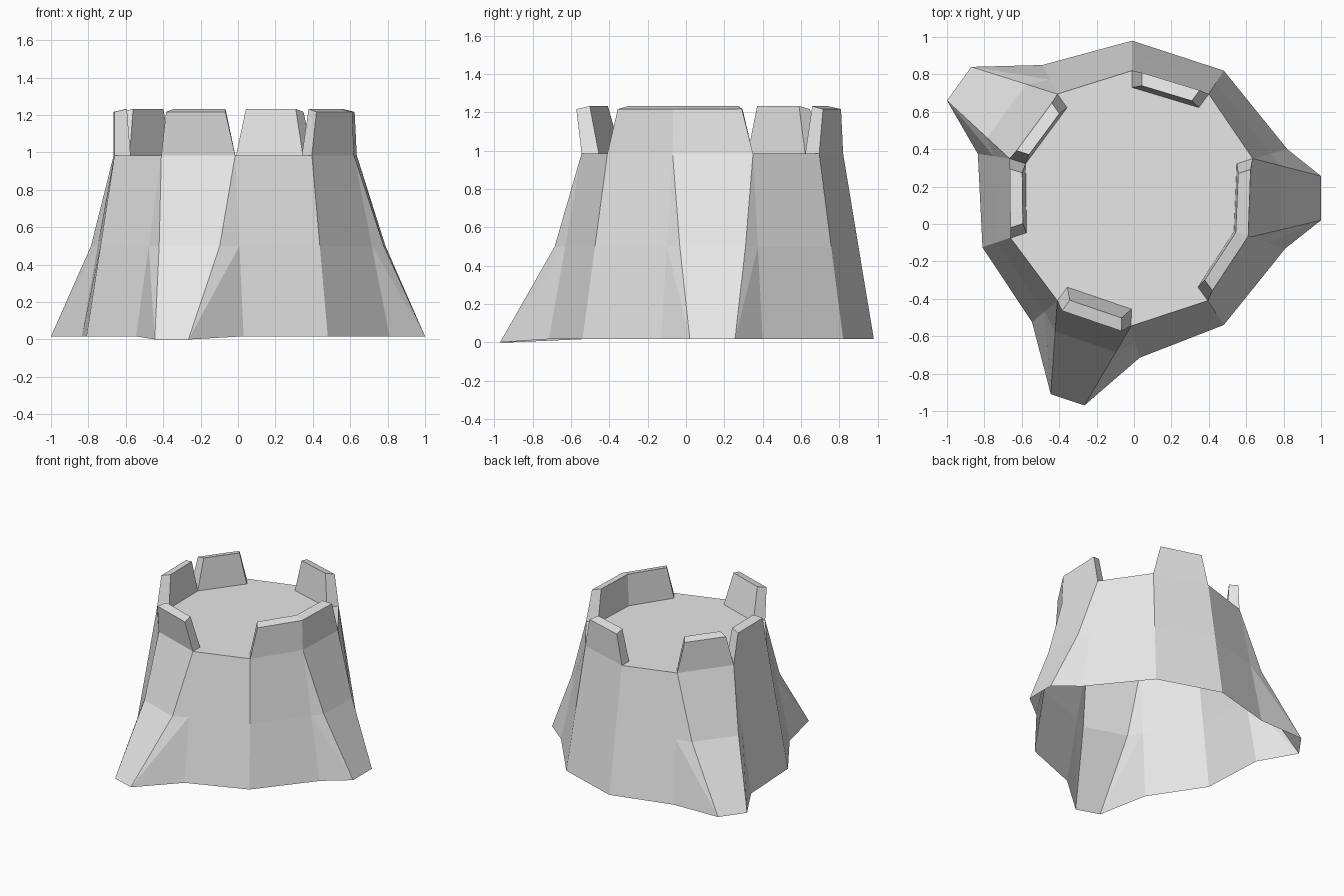
import bpy
import bmesh
from mathutils import Vector

if "Cube" in bpy.data.objects:
    bpy.data.objects.remove(bpy.data.objects["Cube"], do_unlink=True)

grey = bpy.data.materials.new("stone_grey")
grey.use_nodes = True
grey.diffuse_color = (0.8, 0.8, 0.8, 1)
grey.node_tree.nodes["Principled BSDF"].inputs["Base Color"].default_value = (0.8, 0.8, 0.8, 1)

BASE, MID, DECK = 0.017, 0.5, 0.985
CENTRE = Vector((-0.01, 0.137, 0))

# Ten corners of the deck, clockwise from the back, and the matching foot corners
ring = [(-.01, .82), (.4, .695), (.635, .35), (.62, -.07), (.395, -.41),
        (-.015, -.545), (-.41, -.41), (-.66, -.075), (-.665, .35), (-.41, .695)]
foot = [(-.01, .98), (.48, .82), (.82, .4), (.81, -.13), (.48, -.54),
        (.03, -.715), (-.545, -.525), (-.81, -.125), (-.835, .375), (-.49, .85)]
# Buttress tips by corner: x, y, z, spread at mid height
tips = {2: (1, .256, BASE, .42), 3: (1, .02, BASE, .42),
        5: (-.265, -.97, 0, .33), 6: (-.445, -.91, 0, .33),
        8: (-1, .66, BASE, .36), 9: (-.87, .84, BASE, .36)}
N = len(ring)
deck_pts = [Vector((x, y, DECK)) for x, y in ring]


def finish(name, bm):
    mesh = bpy.data.meshes.new(name)
    bm.to_mesh(mesh)
    bm.free()
    mesh.materials.append(grey)
    obj = bpy.data.objects.new(name, mesh)
    bpy.context.collection.objects.link(obj)


def build_tower():
    bm = bmesh.new()
    top = [bm.verts.new(p) for p in deck_pts]

    def column(i, x, y, z, t):
        p = deck_pts[i].lerp(Vector((x, y, 0)), t)
        return bm.verts.new((p.x, p.y, MID)), bm.verts.new((x, y, z))

    plain = [column(i, x, y, BASE, .5) for i, (x, y) in enumerate(foot)]
    flared = {i: column(i, *tip) for i, tip in tips.items()}

    def panel(i, j, a, b):
        bm.faces.new((top[i], top[j], b[0], a[0]))
        bm.faces.new((a[0], b[0], b[1], a[1]))

    for i in range(N):
        j = (i + 1) % N
        # Wall panels, pushed out to the tips where a buttress spans the edge
        if i in flared and j in flared:
            panel(i, j, flared[i], flared[j])
        else:
            panel(i, j, plain[i], plain[j])
        # Buttress flanks
        if i in flared:
            p, f = plain[i], flared[i]
            for tri in ((top[i], p[0], f[0]), (p[0], f[1], f[0]), (p[0], p[1], f[1])):
                bm.faces.new(tri)
    bm.faces.new(top)
    bmesh.ops.recalc_face_normals(bm, faces=bm.faces)
    finish("tower_body", bm)


def build_merlon(name, chain, flare):
    """Tapered parapet block that follows the deck edge through the chain of corners."""
    bm = bmesh.new()
    sections = []
    for k, i in enumerate(chain):
        p = deck_pts[i]
        inward = (CENTRE - p)
        inward.z = 0
        inward.normalize()
        t = p - inward * flare
        for end, step in ((0, 1), (len(chain) - 1, -1)):
            if k == end:
                t = t + (deck_pts[chain[k + step]] - p).normalized() * .055
        loop = (p, t + Vector((0, 0, .232)), t + inward * .07 + Vector((0, 0, .248)),
                p + inward * .09)
        sections.append([bm.verts.new(v) for v in loop])
    for a, b in zip(sections, sections[1:]):
        for m in range(4):
            n = (m + 1) % 4
            bm.faces.new((a[m], a[n], b[n], b[m]))
    bm.faces.new(sections[0])
    bm.faces.new(sections[-1])
    bmesh.ops.recalc_face_normals(bm, faces=bm.faces)
    finish(name, bm)


build_tower()
build_merlon("back_merlon", (0, 1), .005)
build_merlon("left_corner_merlon", (2, 3, 4), -.01)
build_merlon("front_merlon", (5, 6), .045)
build_merlon("right_merlon", (7, 8), 0)
build_merlon("back_right_merlon", (8, 9), -.005)
